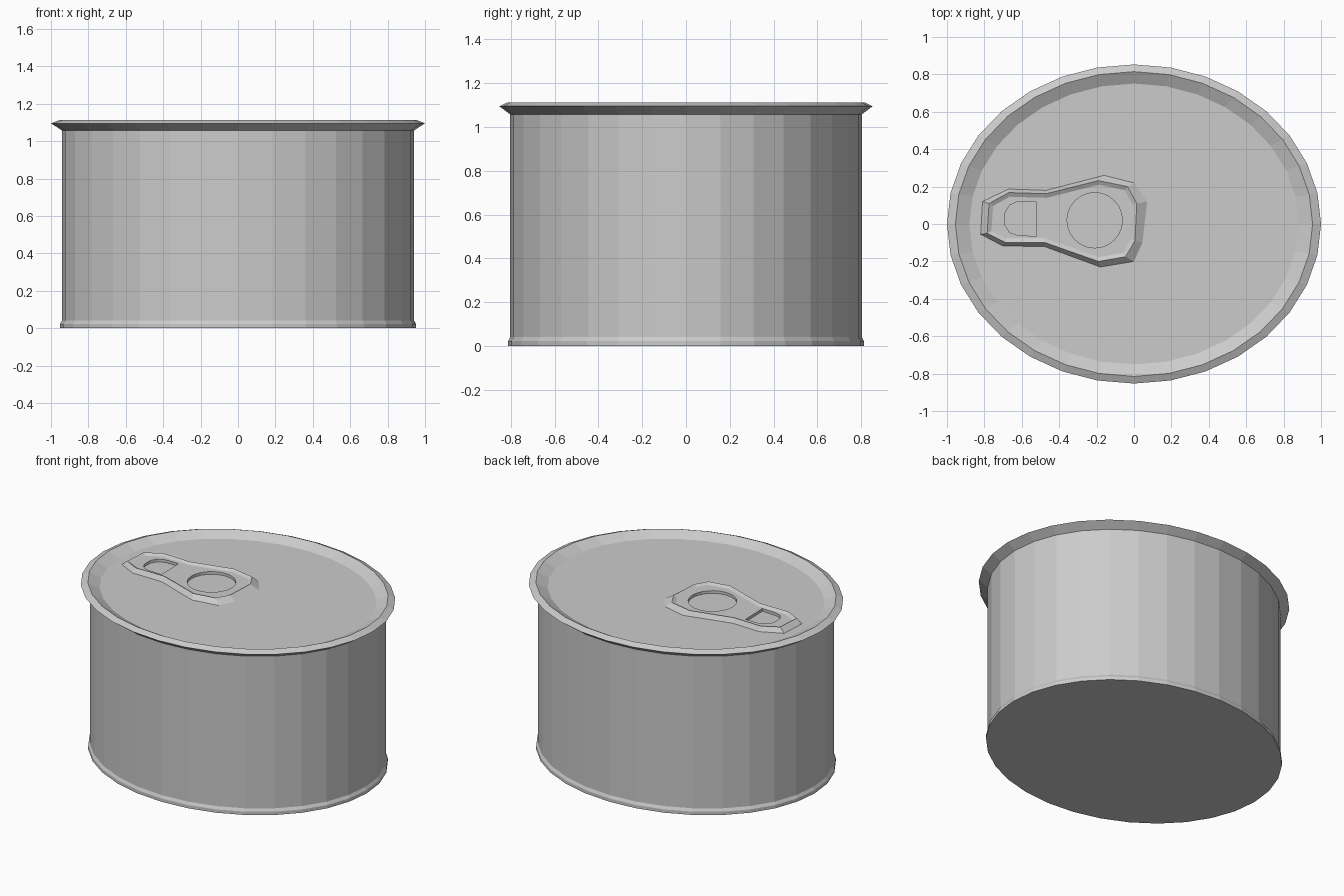
import bpy, bmesh, math
from mathutils import Vector

if "Cube" in bpy.data.objects:
    bpy.data.objects.remove(bpy.data.objects["Cube"])

SEGMENTS = 32
OVAL = 0.853      # depth / width of the can
LID_Z = 1.078


def finish(name, bm):
    bmesh.ops.recalc_face_normals(bm, faces=bm.faces)
    mesh = bpy.data.meshes.new(name)
    bm.to_mesh(mesh)
    bm.free()
    obj = bpy.data.objects.new(name, mesh)
    bpy.context.collection.objects.link(obj)
    return obj


def ring(bm, points, z):
    return [bm.verts.new((x, y, z)) for x, y in points]


def bridge(bm, a, b):
    n = len(a)
    for i in range(n):
        j = (i + 1) % n
        bm.faces.new((a[i], a[j], b[j], b[i]))


def ellipse(cx, cy, rx, ry, n):
    return [(cx + rx * math.cos(math.tau * i / n), cy + ry * math.sin(math.tau * i / n))
            for i in range(n)]


def inset(points, d):
    """Move a counter-clockwise outline inward by d."""
    pts = [Vector(p) for p in points]
    out = []
    for i, p in enumerate(pts):
        e1 = (p - pts[i - 1]).normalized()
        e2 = (pts[(i + 1) % len(pts)] - p).normalized()
        n1, n2 = Vector((-e1.y, e1.x)), Vector((-e2.y, e2.x))
        out.append(p + (n1 + n2) * d / (1 + n1.dot(n2)))
    return out


# Can: oval profile from base flange to rim and recessed lid
profile = [(0.953, 0), (0.953, 0.022), (0.942, 0.04), (0.942, 1.058),
           (1.0, 1.095), (0.955, 1.113), (0.88, LID_Z)]
bm = bmesh.new()
rings = [ring(bm, ellipse(0, 0, r, r * OVAL, SEGMENTS), z) for r, z in profile]
for lower, upper in zip(rings, rings[1:]):
    bridge(bm, lower, upper)
bm.faces.new(rings[0])
bm.faces.new(rings[-1])
finish("can_body", bm)

# Pull tab: sloped outer skirt, raised ridge, sunken plate with two holes
outer = [(0.07, 0.12), (0.0, 0.22), (-0.16, 0.26), (-0.47, 0.18), (-0.67, 0.187), (-0.81, 0.12),
         (-0.82, -0.055), (-0.70, -0.118), (-0.48, -0.12), (-0.18, -0.23), (0.0, -0.20), (0.045, -0.10)]
ridge = [(0.015, 0.11), (-0.035, 0.2), (-0.19, 0.232), (-0.47, 0.162), (-0.67, 0.168), (-0.775, 0.11),
         (-0.785, -0.05), (-0.69, -0.098), (-0.48, -0.098), (-0.19, -0.2), (-0.045, -0.175), (0.005, -0.09)]
finger_hole = ellipse(-0.21, 0.02, 0.148, 0.148, 24)
slot = [(-0.52, -0.065), (-0.525, 0.12), (-0.62, 0.12), (-0.665, 0.10), (-0.69, 0.06),
        (-0.69, -0.005), (-0.665, -0.045), (-0.62, -0.06)]
PLATE_Z = 1.096
bm = bmesh.new()
skirt = ring(bm, outer, LID_Z)
top = ring(bm, ridge, 1.108)
plate = ring(bm, inset(ridge, 0.022), PLATE_Z)
bridge(bm, skirt, top)
bridge(bm, top, plate)
loops = [plate]
for hole in (finger_hole, slot):
    edge = ring(bm, hole, PLATE_Z)
    bridge(bm, edge, ring(bm, hole, LID_Z))
    loops.append(edge)
edges = [bm.edges.get((lp[i - 1], lp[i])) for lp in loops for i in range(len(lp))]
bmesh.ops.triangle_fill(bm, use_beauty=True, edges=edges, normal=(0, 0, 1))
finish("pull_tab", bm)
